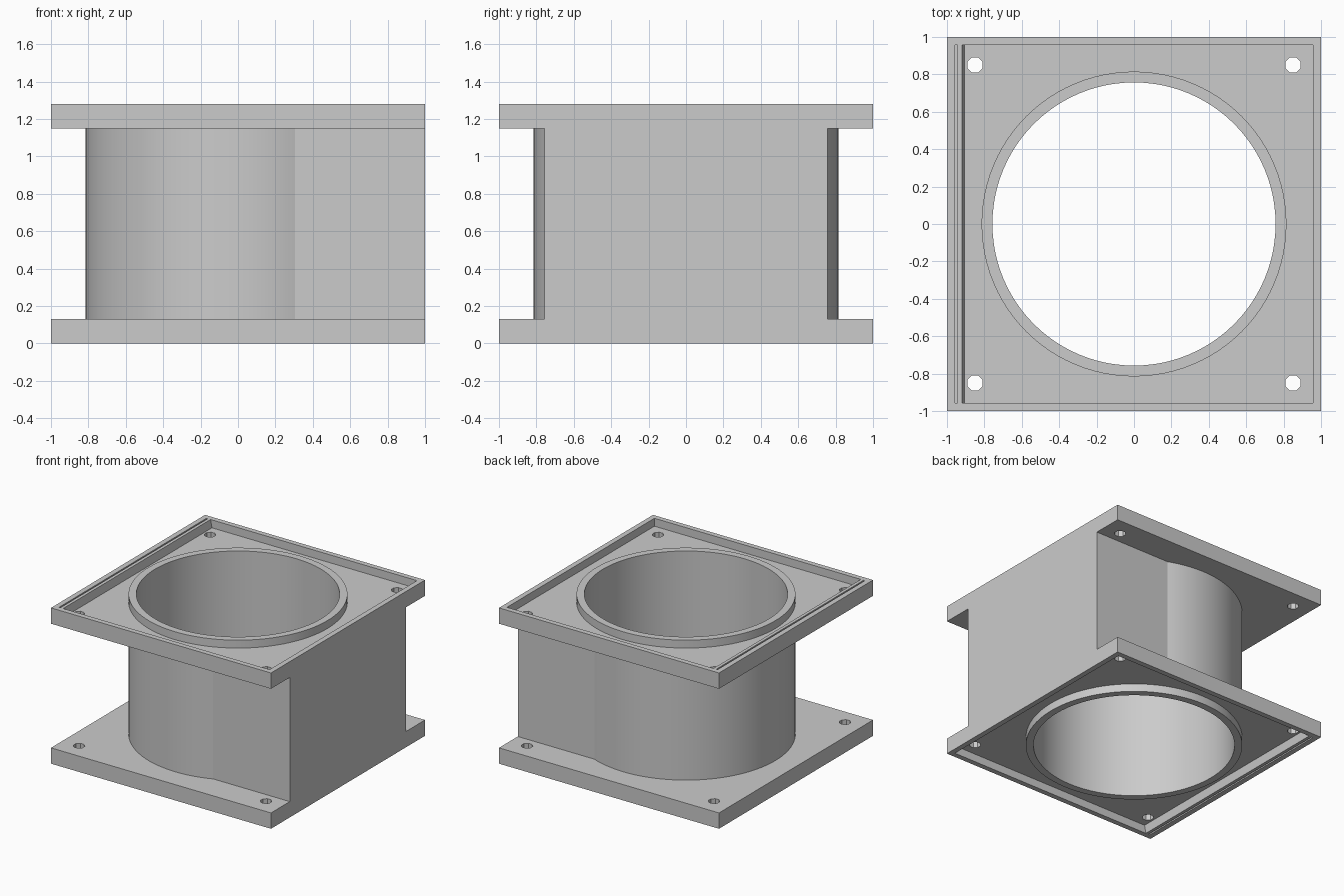
import bpy, bmesh, math
from mathutils import Matrix

cube = bpy.data.objects.get("Cube")
if cube:
    bpy.data.objects.remove(cube, do_unlink=True)

HEIGHT, PLATE, DEPTH = 1.28, 0.13, 0.065
OUTER_R, BORE_R = 0.815, 0.757

gray = bpy.data.materials.new("plain gray")
gray.use_nodes = True
color = (0.6, 0.6, 0.6, 1)
gray.diffuse_color = color
gray.node_tree.nodes["Principled BSDF"].inputs["Base Color"].default_value = color


def finish(name, bm):
    bmesh.ops.recalc_face_normals(bm, faces=bm.faces)
    mesh = bpy.data.meshes.new(name)
    bm.to_mesh(mesh)
    bm.free()
    mesh.materials.append(gray)
    obj = bpy.data.objects.new(name, mesh)
    bpy.context.collection.objects.link(obj)
    return obj


def box(name, x0, x1, y, z0, z1, floor_x0=None, floor_z=None):
    """Box symmetric in y; its low-x side may lean to floor_x0 at floor_z."""
    bm = bmesh.new()
    bmesh.ops.create_cube(bm, size=1)
    for v in bm.verts:
        z = z1 if v.co.z > 0 else z0
        low = floor_x0 if floor_x0 is not None and z == floor_z else x0
        v.co = (x1 if v.co.x > 0 else low, math.copysign(y, v.co.y), z)
    return finish(name, bm)


def cylinder(name, radius, x, y, z0, z1, sides, turn=0):
    bm = bmesh.new()
    place = Matrix.Translation((x, y, (z0 + z1) / 2)) @ Matrix.Rotation(turn, 4, "Z")
    bmesh.ops.create_cone(bm, cap_ends=True, segments=sides, radius1=radius,
                          radius2=radius, depth=z1 - z0, matrix=place)
    return finish(name, bm)


def combine(target, tool, operation):
    """Apply a boolean and discard the tool object."""
    mod = target.modifiers.new(operation.lower(), "BOOLEAN")
    mod.operation, mod.object, mod.solver = operation, tool, "EXACT"
    bpy.context.view_layer.objects.active = target
    bpy.ops.object.modifier_apply(modifier=mod.name)
    bpy.data.objects.remove(tool, do_unlink=True)


# Square flanges, each with a recessed outer face and a narrow slot on the right
def flange(name, z0, face, out):
    plate = box(name, -1, 1, 1, z0, z0 + PLATE)
    floor, beyond = face - out * DEPTH, face + out * 0.02
    lo, hi = min(floor, beyond), max(floor, beyond)
    combine(plate, box("recess", -0.923, 0.957, 0.957, lo, hi, -0.907, floor), "DIFFERENCE")
    combine(plate, box("slot", -0.957, -0.945, 0.957, lo, hi), "DIFFERENCE")
    return plate


housing = flange("duct_housing", 0, 0, -1)
combine(housing, flange("top_flange", HEIGHT - PLATE, HEIGHT, 1), "UNION")

# Round tube with collars, and the square block on the left side
combine(housing, cylinder("tube", OUTER_R, 0, 0, 0, HEIGHT, 96), "UNION")
combine(housing, box("side_block", 0.2, 1, 0.756, 0.1, HEIGHT - 0.1), "UNION")

# Through bore and corner screw holes
combine(housing, cylinder("bore", BORE_R, 0, 0, -0.1, HEIGHT + 0.1, 96), "DIFFERENCE")
for x in (-0.85, 0.85):
    for y in (-0.85, 0.85):
        hole = cylinder("screw_hole", 0.044, x, y, -0.1, HEIGHT + 0.1, 8, math.pi / 8)
        combine(housing, hole, "DIFFERENCE")

# Smooth curved walls with crisp edges
bpy.ops.object.select_all(action="DESELECT")
housing.select_set(True)
bpy.context.view_layer.objects.active = housing
bpy.ops.object.shade_smooth_by_angle(angle=math.radians(20))
